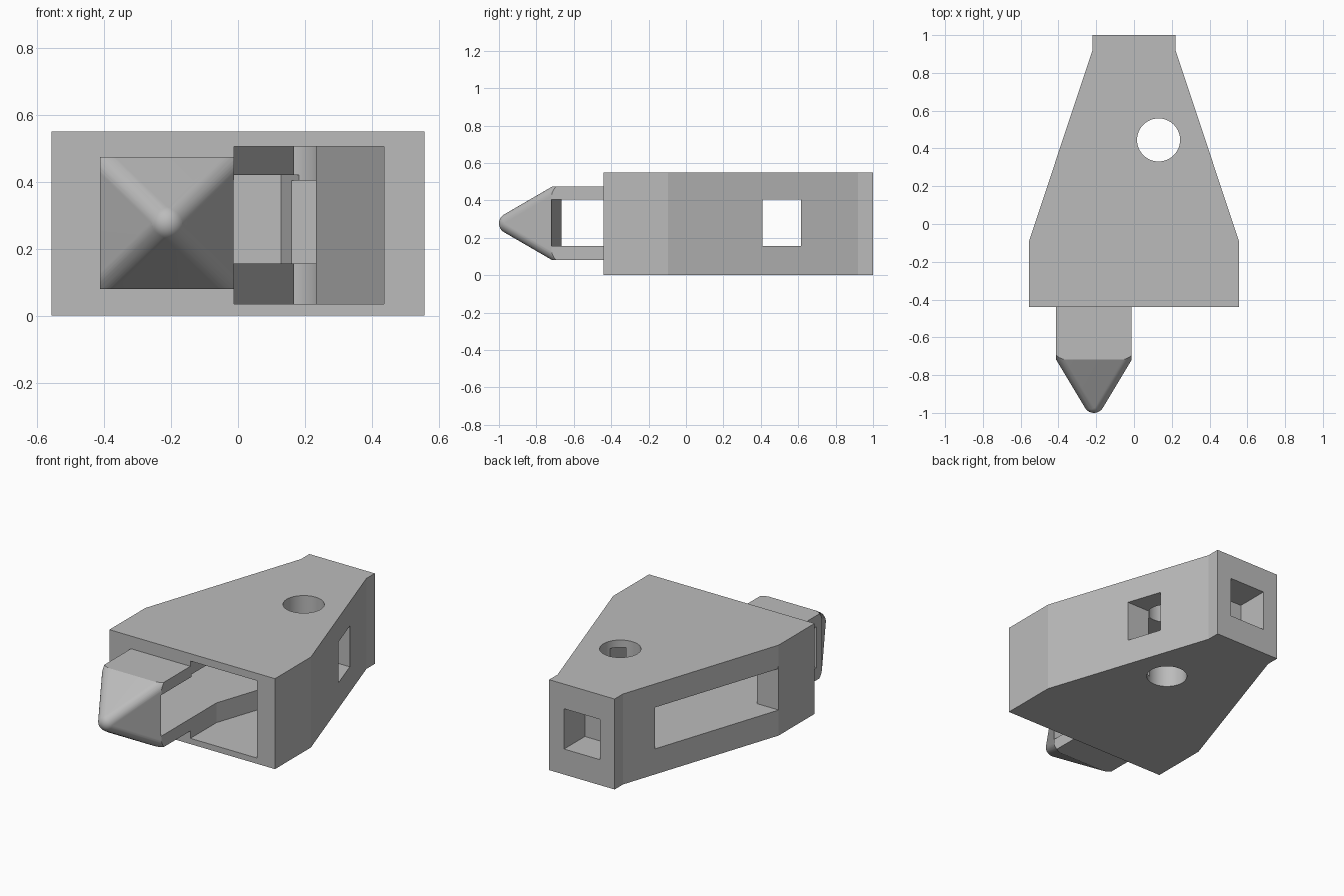
import bpy, bmesh, math
from mathutils import Vector, Matrix

cube = bpy.data.objects.get("Cube")
if cube:
    bpy.data.objects.remove(cube, do_unlink=True)

grey = bpy.data.materials.new("plain grey")
grey.use_nodes = True
colour = (0.5, 0.5, 0.5, 1)
grey.diffuse_color = colour
grey.node_tree.nodes["Principled BSDF"].inputs["Base Color"].default_value = colour


def add_object(name, bm):
    bmesh.ops.recalc_face_normals(bm, faces=bm.faces[:])
    mesh = bpy.data.meshes.new(name)
    bm.to_mesh(mesh)
    bm.free()
    mesh.materials.append(grey)
    obj = bpy.data.objects.new(name, mesh)
    bpy.context.collection.objects.link(obj)
    return obj


def prism(name, outline, low, high):
    """Plan outline extruded from low to high."""
    bm = bmesh.new()
    face = bm.faces.new([bm.verts.new((x, y, low)) for x, y in outline])
    top = bmesh.ops.extrude_face_region(bm, geom=[face])["geom"]
    bmesh.ops.translate(bm, vec=(0, 0, high - low),
                        verts=[v for v in top if isinstance(v, bmesh.types.BMVert)])
    return add_object(name, bm)


def box(name, x0, x1, y0, y1, z0, z1):
    return prism(name, [(x0, y0), (x1, y0), (x1, y1), (x0, y1)], z0, z1)


def combine(target, tool, operation):
    tool.hide_render = True
    mod = target.modifiers.new("combine", "BOOLEAN")
    mod.operation = operation
    mod.solver = "EXACT"
    mod.object = tool
    bpy.ops.object.select_all(action="DESELECT")
    bpy.context.view_layer.objects.active = target
    target.select_set(True)
    bpy.ops.object.modifier_apply(modifier=mod.name)
    bpy.data.objects.remove(tool, do_unlink=True)


# Tapered main block, mirrored about the centre line
half = [(0.557, -0.44), (0.557, -0.095), (0.22, 0.92), (0.22, 1)]
body = prism("tapered_body", half + [(-x, y) for x, y in reversed(half)], 0, 0.55)

# Rounded pyramid tip: hull of spheres, trimmed to the square prong section
mid_x, mid_z, radius, tip_y, back_y = -0.212, 0.277, 0.055, -0.945, -0.3
reach = back_y - tip_y
centres = [Vector((mid_x, tip_y, mid_z))]
centres += [Vector((mid_x + sx * reach * 0.6, back_y, mid_z + sz * reach * 0.58))
            for sx in (-1, 1) for sz in (-1, 1)]
bm = bmesh.new()
for centre in centres:
    bmesh.ops.create_icosphere(bm, subdivisions=4, radius=radius,
                               matrix=Matrix.Translation(centre))
hull = bmesh.ops.convex_hull(bm, input=bm.verts[:])
bmesh.ops.delete(bm, geom=[v for v in bm.verts if not v.link_faces], context="VERTS")
loose = [g for g in set(hull["geom_interior"] + hull["geom_unused"])
         if g.is_valid and isinstance(g, bmesh.types.BMVert)]
bmesh.ops.delete(bm, geom=loose, context="VERTS")
rounded_tip = add_object("rounded_tip", bm)
prong = box("prong", -0.412, -0.012, -1.1, -0.4, 0.08, 0.473)
combine(prong, rounded_tip, "INTERSECT")
combine(body, prong, "UNION")

# Wedge-shaped front pocket
combine(body, prism("pocket_cutter", [
    (-0.012, -0.5), (0.435, -0.5), (0.435, -0.21), (0.21, 0.465), (-0.012, -0.19)],
    0.035, 0.505), "DIFFERENCE")

# Slot through the prong, with a slanted front end
combine(body, prism("prong_slot_cutter", [
    (-0.426, -0.663), (0.004, -0.722), (0.004, -0.42), (-0.412, -0.42),
    (-0.412, -0.441), (-0.426, -0.441)], 0.155, 0.405), "DIFFERENCE")

# Inner chamber, opening as a long window on the -x flank
combine(body, prism("chamber_cutter", [
    (-0.412, -0.43), (0.1, -0.43), (0.215, 0.4), (0.228, 0.41), (0.128, 0.71),
    (-0.7, 0.71), (-0.7, -0.095), (-0.412, -0.095)], 0.155, 0.42), "DIFFERENCE")

# The long window is lower than the chamber ceiling
lip = prism("window_lip", [(-0.555, -0.098), (-0.285, 0.713), (-0.25, 0.713),
                           (-0.52, -0.098)], 0.405, 0.43)
combine(body, lip, "UNION")

# Small window on the +x flank and blind socket in the rear
combine(body, box("side_window_cutter", 0.1, 0.7, 0.41, 0.615, 0.156, 0.404), "DIFFERENCE")
combine(body, box("rear_socket_cutter", -0.12, 0.12, 0.8, 1.1, 0.155, 0.4), "DIFFERENCE")

# Round vertical hole
bm = bmesh.new()
bmesh.ops.create_cone(bm, cap_ends=True, segments=64, radius1=0.114, radius2=0.114,
                      depth=2, matrix=Matrix.Translation((0.13, 0.445, 0.25)))
combine(body, add_object("round_hole_cutter", bm), "DIFFERENCE")

# Tidy the shading
bpy.ops.object.select_all(action="DESELECT")
body.select_set(True)
bpy.context.view_layer.objects.active = body
bpy.ops.object.shade_smooth_by_angle(angle=math.radians(15))
